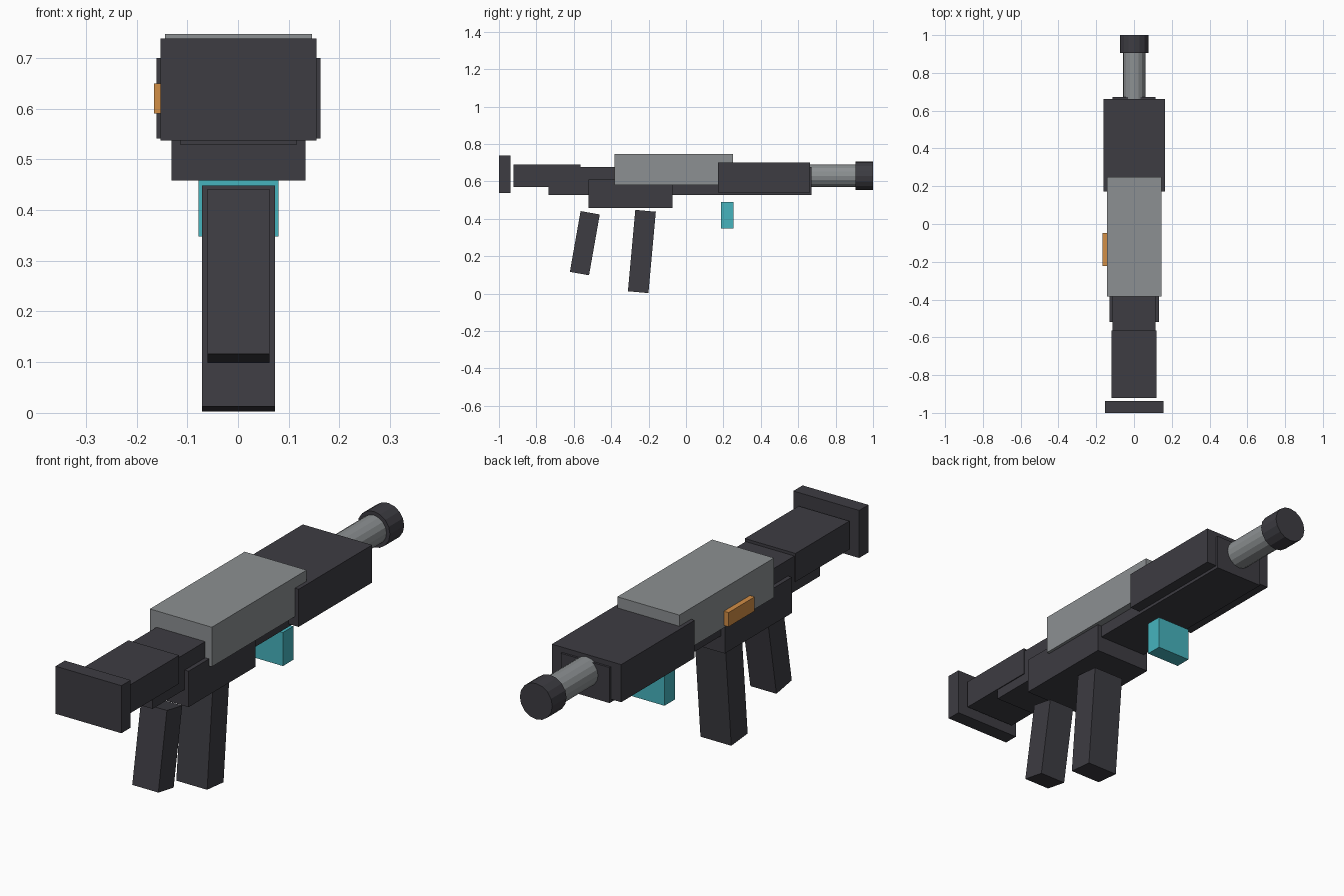
import bpy, math
from mathutils import Matrix

if "Cube" in bpy.data.objects:
    bpy.data.objects.remove(bpy.data.objects["Cube"])


def material(name, rgb):
    """Flat colour given as sRGB 0-255."""
    lin = [((c / 255 + 0.055) / 1.055) ** 2.4 for c in rgb]
    m = bpy.data.materials.new(name)
    m.diffuse_color = (*lin, 1)
    m.use_nodes = True
    m.node_tree.nodes["Principled BSDF"].inputs["Base Color"].default_value = m.diffuse_color
    return m


DARK = material("dark_grey", (61, 60, 66))
GREY = material("steel_grey", (140, 144, 146))
TEAL = material("teal", (70, 180, 190))
ORANGE = material("orange", (210, 142, 70))


def finish(name, mat):
    ob = bpy.context.object
    ob.name = ob.data.name = name
    ob.data.materials.append(mat)
    return ob


def box(name, mat, x, y, z, tilt=0):
    """Box from (min, max) pairs, tilted about the x axis through its centre."""
    spans = (x, y, z)
    centre = [(a + b) / 2 for a, b in spans]
    size = [b - a for a, b in spans]
    bpy.ops.mesh.primitive_cube_add(size=1)
    ob = finish(name, mat)
    ob.data.transform(Matrix.Diagonal((*size, 1)))
    ob.location = centre
    ob.rotation_euler.x = math.radians(tilt)
    return ob


def tube(name, mat, radius, y0, y1, z):
    """Faceted cylinder lying along y."""
    bpy.ops.mesh.primitive_cylinder_add(
        vertices=16, radius=radius, depth=y1 - y0,
        location=(0.001, (y0 + y1) / 2, z), rotation=(math.pi / 2, 0, 0))
    return finish(name, mat)


# Stock and butt plate
box("butt_plate", DARK, (-0.153, 0.155), (-1.0, -0.938), (0.537, 0.738))
box("stock", DARK, (-0.118, 0.119), (-0.922, -0.563), (0.57, 0.69))

# Main body
box("core_body", DARK, (-0.113, 0.115), (-0.735, 0.672), (0.528, 0.678))
box("lower_receiver", DARK, (-0.131, 0.133), (-0.52, -0.072), (0.458, 0.61))
box("top_cover", GREY, (-0.144, 0.146), (-0.383, 0.25), (0.58, 0.747))
box("handguard", DARK, (-0.161, 0.163), (0.172, 0.663), (0.541, 0.70))

# Barrel and muzzle
tube("barrel", GREY, 0.06, 0.62, 0.92, 0.63)
tube("muzzle", DARK, 0.076, 0.905, 1.0, 0.63)

# Rear grip and magazine, both leaning back
box("rear_grip", DARK, (-0.06, 0.062), (-0.593, -0.489), (0.105, 0.435), tilt=-10)
box("magazine", DARK, (-0.071, 0.073), (-0.291, -0.181), (0.007, 0.444), tilt=-5.2)

# Accents
box("under_block", TEAL, (-0.078, 0.08), (0.186, 0.255), (0.348, 0.49))
box("side_latch", ORANGE, (-0.166, -0.136), (-0.222, -0.047), (0.59, 0.65))
